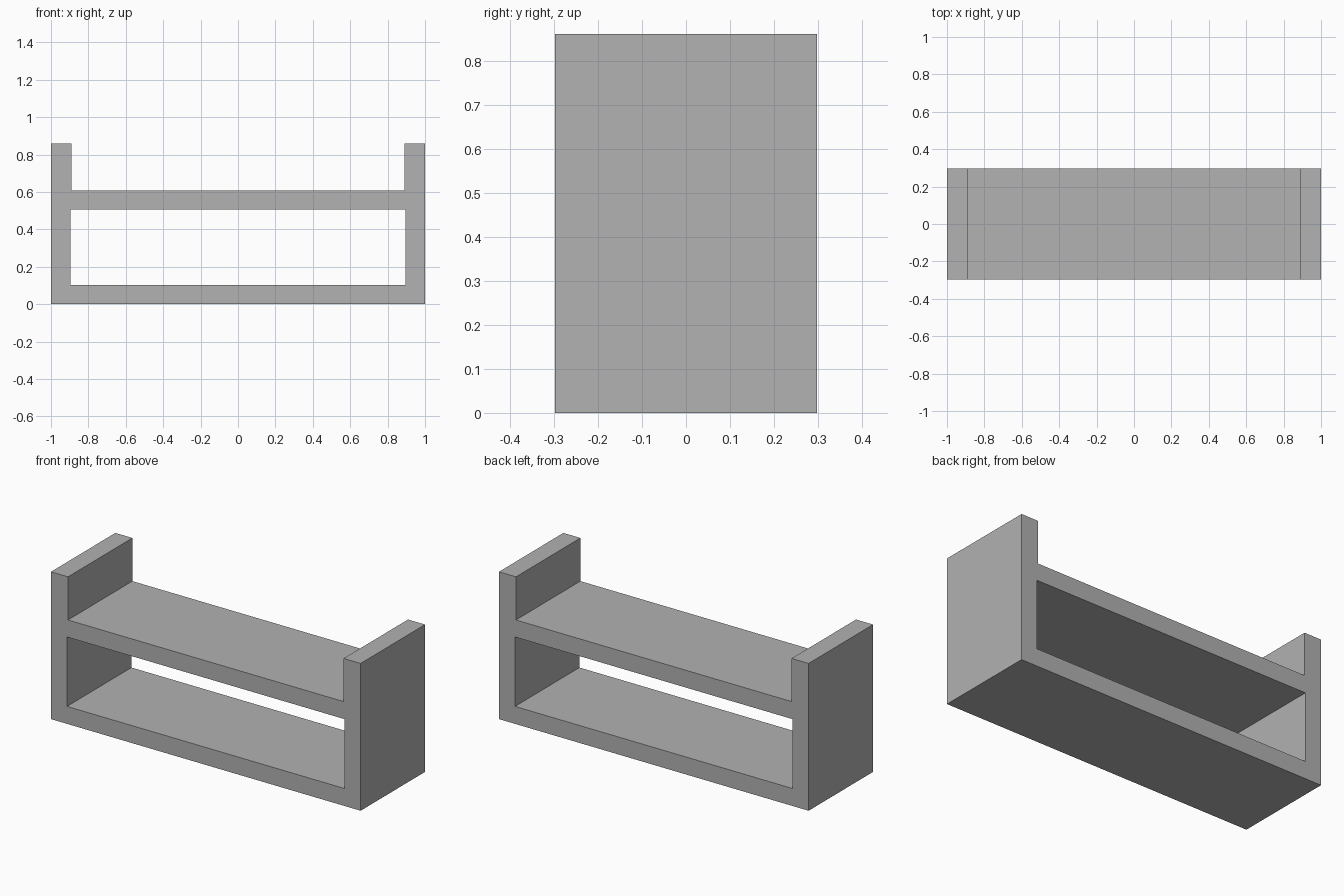
import bpy
import bmesh

cube = bpy.data.objects.get("Cube")
if cube:
    bpy.data.objects.remove(cube, do_unlink=True)

DEPTH = 0.594
OUTER, INNER, LIP = 1.0, 0.896, 0.89
HEIGHT, SEAT_TOP, SEAT_BOTTOM, BASE_TOP = 0.86, 0.608, 0.507, 0.102

grey = bpy.data.materials.new("plain grey")
grey.use_nodes = True
colour = (0.445, 0.445, 0.445, 1)
grey.diffuse_color = colour
grey.node_tree.nodes["Principled BSDF"].inputs["Base Color"].default_value = colour


def extrude_profile(name, points):
    """Extrude an x-z outline through the full depth."""
    bm = bmesh.new()
    face = bm.faces.new([bm.verts.new((x, -DEPTH / 2, z)) for x, z in points])
    result = bmesh.ops.extrude_face_region(bm, geom=[face])
    verts = [v for v in result["geom"] if isinstance(v, bmesh.types.BMVert)]
    bmesh.ops.translate(bm, vec=(0, DEPTH, 0), verts=verts)
    bmesh.ops.recalc_face_normals(bm, faces=bm.faces)
    mesh = bpy.data.meshes.new(name)
    bm.to_mesh(mesh)
    bm.free()
    mesh.materials.append(grey)
    obj = bpy.data.objects.new(name, mesh)
    bpy.context.collection.objects.link(obj)
    return obj


# Side panels, slightly thicker above the upper shelf
for name, side in (("left_panel", 1), ("right_panel", -1)):
    outline = [(INNER, 0), (OUTER, 0), (OUTER, HEIGHT),
               (LIP, HEIGHT), (LIP, SEAT_TOP), (INNER, SEAT_TOP)]
    extrude_profile(name, [(side * x, z) for x, z in outline])

# Two shelves fitted between the panels
for name, low, high in (("lower_shelf", 0, BASE_TOP),
                        ("upper_shelf", SEAT_BOTTOM, SEAT_TOP)):
    extrude_profile(name, [(-INNER, low), (INNER, low), (INNER, high), (-INNER, high)])
